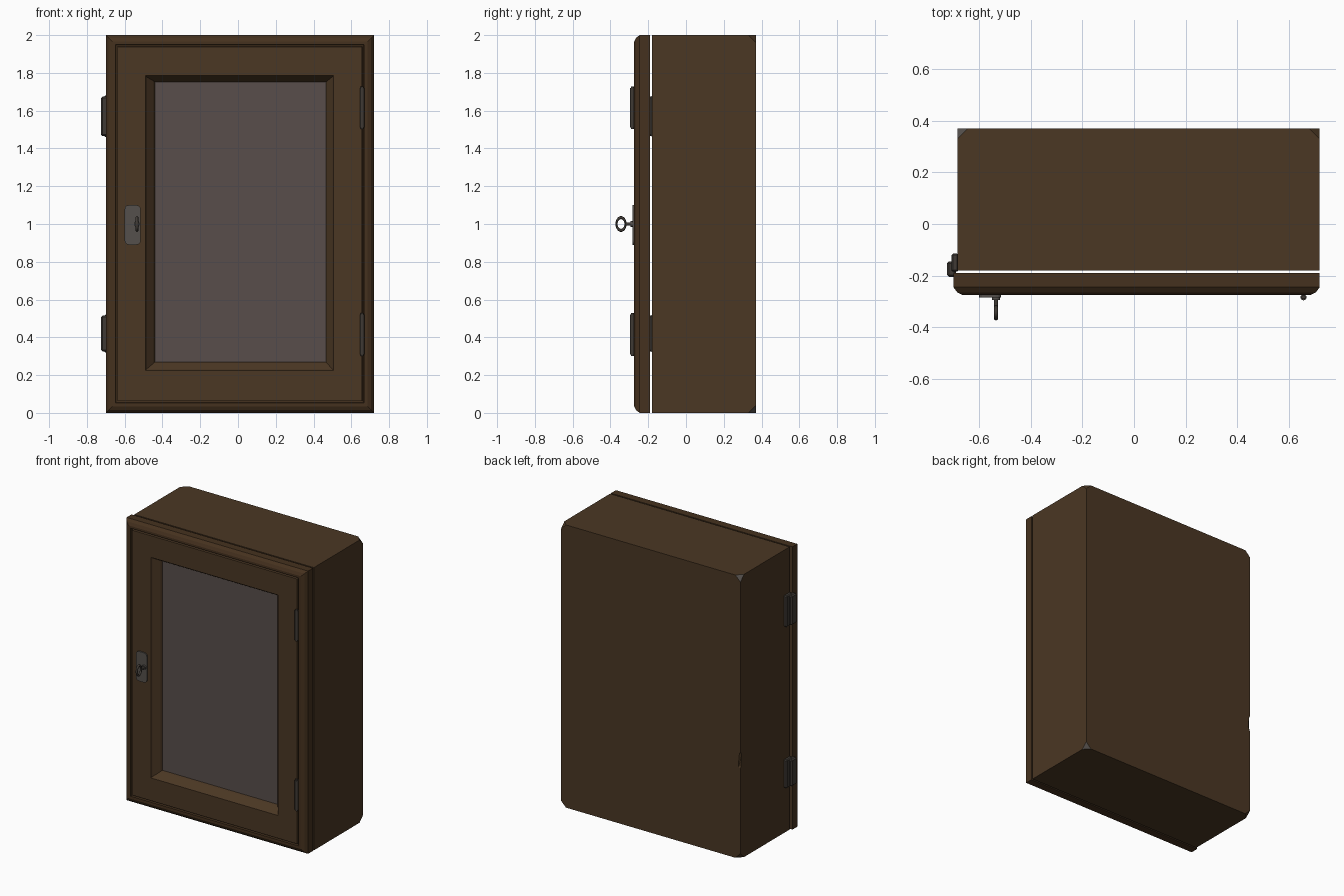
import bpy, bmesh, math
from mathutils import Matrix, Vector

if "Cube" in bpy.data.objects:
    bpy.data.objects.remove(bpy.data.objects["Cube"])


def material(name, rgb):
    m = bpy.data.materials.new(name)
    m.diffuse_color = (*rgb, 1)
    m.use_nodes = True
    m.node_tree.nodes["Principled BSDF"].inputs["Base Color"].default_value = m.diffuse_color
    return m


WOOD = material("brown wood", (0.069, 0.038, 0.017))
TRIM = material("dark trim wood", (0.060, 0.031, 0.013))
GLASS = material("grey glass", (0.098, 0.076, 0.070))
METAL = material("dull steel", (0.090, 0.080, 0.072))
IRON = material("dark iron", (0.050, 0.042, 0.035))


def finish(name, bm, *mats):
    bmesh.ops.recalc_face_normals(bm, faces=bm.faces)
    me = bpy.data.meshes.new(name)
    bm.to_mesh(me)
    bm.free()
    ob = bpy.data.objects.new(name, me)
    bpy.context.collection.objects.link(ob)
    for m in mats:
        me.materials.append(m)
    return ob


def rings(bm, rects, closed=False):
    """Bridge nested rectangles (x0, x1, z0, z1, y) into one skin."""
    loops = [[bm.verts.new((x, y, z)) for x, z in
              ((x0, z0), (x1, z0), (x1, z1), (x0, z1))]
             for x0, x1, z0, z1, y in rects]
    strips = []
    pairs = list(zip(loops, loops[1:]))
    if closed:
        pairs.append((loops[-1], loops[0]))
    for a, b in pairs:
        strips.append([bm.faces.new((a[i], a[(i + 1) % 4], b[(i + 1) % 4], b[i]))
                       for i in range(4)])
    if not closed:
        bm.faces.new(loops[0])
        bm.faces.new(loops[-1])
    return loops, strips


def box(name, lo, hi, mat, bevel=0.0, axis=None):
    """Box between two corners; bevels all edges or only those along axis."""
    lo, hi = Vector(lo), Vector(hi)
    bm = bmesh.new()
    bmesh.ops.create_cube(bm, size=1, matrix=Matrix.Translation((lo + hi) / 2)
                          @ Matrix.Diagonal((*(hi - lo), 1)))
    if bevel:
        edges = [e for e in bm.edges if axis is None or
                 abs((e.verts[0].co - e.verts[1].co).normalized()[axis]) > 0.9]
        bmesh.ops.bevel(bm, geom=edges, offset=bevel, segments=3 if axis is not None else 1,
                        affect='EDGES', profile=0.5)
    return finish(name, bm, mat)


def rod(name, a, b, r, mat, sides=10):
    a, b = Vector(a), Vector(b)
    bm = bmesh.new()
    rot = (b - a).to_track_quat('Z', 'Y').to_matrix().to_4x4()
    bmesh.ops.create_cone(bm, cap_ends=True, segments=sides, radius1=r, radius2=r,
                          depth=(b - a).length,
                          matrix=Matrix.Translation((a + b) / 2) @ rot)
    ob = finish(name, bm, mat)
    smooth(ob)
    return ob


def smooth(ob):
    bpy.ops.object.select_all(action='DESELECT')
    ob.select_set(True)
    bpy.context.view_layer.objects.active = ob
    bpy.ops.object.shade_smooth_by_angle(angle=math.radians(50))


# Case: open-fronted box with worn back corners
bm = bmesh.new()
loops, _ = rings(bm, [(-.655, .69, .03, 1.97, .34),
                      (-.655, .69, .03, 1.97, -.18),
                      (-.685, .72, 0, 2, -.18),
                      (-.685, .72, 0, 2, .37)])
bmesh.ops.bevel(bm, geom=loops[-1], offset=0.04, segments=1, affect='VERTICES')
for f in bm.faces:
    c = f.calc_center_median()
    if len(f.verts) == 3 and (c.x < 0) == (c.z > 1):   # bare chips on two corners
        f.material_index = 1
case = finish("case", bm, WOOD, METAL)

# Small dent on the back edge of the case
bm = bmesh.new()
bmesh.ops.create_icosphere(bm, subdivisions=1, radius=1,
                           matrix=Matrix.Translation((-.70, .385, .70))
                           @ Matrix.Diagonal((.04, .035, .10, 1)))
cutter = finish("dent_cutter", bm, WOOD)
cutter.hide_render = True
cutter.display_type = 'WIRE'
mod = case.modifiers.new("dent", 'BOOLEAN')
mod.operation = 'DIFFERENCE'
mod.object = cutter

# Door frame: chamfered rim, groove, flat frame and sloped window reveal
bm = bmesh.new()
_, strips = rings(bm, [(-.44, .465, .27, 1.75, -.19),
                       (-.70, .72, 0, 2, -.19),
                       (-.70, .72, 0, 2, -.245),
                       (-.685, .705, .015, 1.985, -.265),
                       (-.665, .685, .035, 1.965, -.275),
                       (-.648, .667, .053, 1.949, -.275),
                       (-.646, .665, .055, 1.947, -.260),
                       (-.639, .658, .062, 1.940, -.260),
                       (-.637, .656, .064, 1.938, -.275),
                       (-.49, .505, .225, 1.785, -.275),
                       (-.483, .498, .232, 1.778, -.264),
                       (-.447, .472, .263, 1.757, -.230),
                       (-.44, .465, .27, 1.75, -.215)], closed=True)
for strip in strips[1:7]:
    for f in strip:
        f.material_index = 1
finish("door_frame", bm, WOOD, TRIM)

# Window pane
box("window_pane", (-.45, -.216, .26), (.475, -.208, 1.76), GLASS)

# Lock plate with rounded corners, keyhole collar and key
box("lock_plate", (-.60, -.284, .89), (-.515, -.274, 1.10), METAL, 0.022, axis=1)
rod("keyhole_collar", (-.535, -.295, 1), (-.535, -.28, 1), .016, METAL)
rod("key_shaft", (-.535, -.318, 1), (-.535, -.27, 1), .009, IRON)
bpy.ops.mesh.primitive_torus_add(major_segments=20, minor_segments=8,
                                 major_radius=.034, minor_radius=.008,
                                 location=(-.535, -.344, 1),
                                 rotation=(0, math.pi / 2, 0))
bow = bpy.context.object
bow.name = "key_bow"
bow.scale = (1, .70, 1)
bow.data.materials.append(IRON)
smooth(bow)

# Side catches across the gap on the left, hinge knuckles on the right
for label, z0, z1, k0, k1 in (("lower", .32, .52, .31, .52),
                              ("upper", 1.46, 1.68, 1.51, 1.72)):
    box(label + "_side_plate", (-.708, -.185, z0), (-.68, -.115, z1), IRON, .006)
    box(label + "_side_catch", (-.725, -.205, z0 + .005), (-.69, -.145, z1 - .005), IRON, .008)
    rod(label + "_hinge_knuckle", (.657, -.284, k0), (.657, -.284, k1), .012, IRON)
    for z in (k0, k1):                                  # hinge pin ends
        rod(label + "_hinge_pin", (.657, -.284, z - .008), (.657, -.284, z + .008), .008, IRON, 8)
